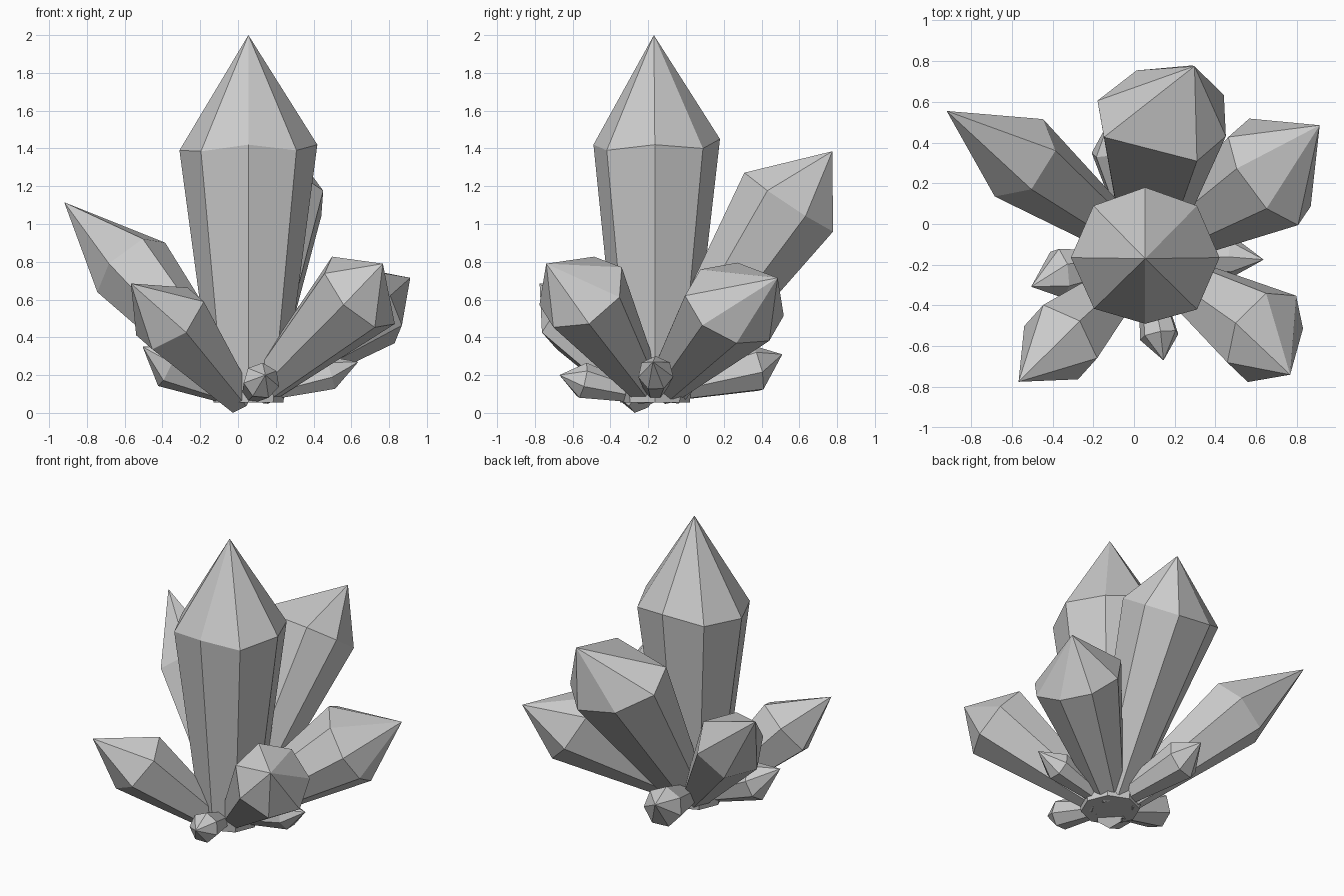
import bpy, bmesh, math
from mathutils import Vector

if "Cube" in bpy.data.objects:
    bpy.data.objects.remove(bpy.data.objects["Cube"])


def crystal(name, base, shoulder, tip, r0, r1, hint, sides=7, angles=None, lift=None):
    """Faceted shard: narrow base, wide shoulder ring, pointed tip.
    hint is a point that the first shoulder corner faces; r1 may be a list."""
    base, shoulder, tip, hint = map(Vector, (base, shoulder, tip, hint))
    axis = (shoulder - base).normalized()
    u = hint - shoulder
    u = (u - axis * u.dot(axis)).normalized()
    v = axis.cross(u)
    angles = [math.radians(a) for a in angles] if angles else \
        [2 * math.pi * i / sides for i in range(sides)]
    n = len(angles)
    lift = lift or [0] * n
    radii = r1 if isinstance(r1, list) else [r1] * n
    bm = bmesh.new()
    low, high = [], []
    for a, r, dz in zip(angles, radii, lift):
        d = u * math.cos(a) + v * math.sin(a)
        low.append(bm.verts.new(base + d * r0))
        high.append(bm.verts.new(shoulder + d * r + axis * dz))
    top = bm.verts.new(tip)
    bm.faces.new(low[::-1])
    for i in range(n):
        j = (i + 1) % n
        bm.faces.new((low[i], low[j], high[j], high[i]))
        bm.faces.new((high[i], high[j], top))
    mesh = bpy.data.meshes.new(name)
    bm.to_mesh(mesh)
    bm.free()
    obj = bpy.data.objects.new(name, mesh)
    bpy.context.collection.objects.link(obj)
    return obj


# Tall central crystal
crystal("main_crystal", (.055, -.165, .055), (.055, -.165, 1.405), (.055, -.17, 2.0),
        .185, [.365, .36, .345, .36, .365, .355, .325, .36], (1, -.165, 1.405), 8,
        lift=[.015, -.005, .045, -.005, -.015, -.02, .015, -.015])

# Large leaning crystals
crystal("back_crystal", (.07, -.1, .14), (.162, .556, 1.12), (.297, .775, 1.385),
        .13, [.325, .32, .30, .30, .275, .345, .355], (.305, .30, 1.25),
        angles=[0, 38, 84, 129, 186, 236, 272])
crystal("back_left_crystal", (0, -.1, .11), (-.565, .325, .77), (-.92, .555, 1.115),
        .09, .225, (-.385, .38, .94), 6)
crystal("back_right_crystal", (.1, -.12, .13), (.69, .24, .575), (.912, .485, .715),
        .1, [.29, .25, .275, .26, .25, .28, .31, .33], (.485, .26, .78),
        angles=[0, 54, 104, 146, 194, 240, 282, 328])
crystal("front_right_crystal", (.11, -.2, .11), (.645, -.55, .635), (.767, -.74, .79),
        .085, .25, (.525, -.5, .815), 7)
crystal("front_left_crystal", (.01, -.23, .065), (-.36, -.58, .5), (-.567, -.775, .685),
        .085, .215, (-.25, -.77, .4), 6)

# Small crystals around the foot
crystal("small_left_crystal", (-.03, -.19, .1), (-.37, -.24, .255), (-.505, -.308, .35),
        .06, .125, (-.43, -.36, .16), 7)
crystal("small_right_crystal", (.14, -.165, .11), (.49, -.16, .21), (.637, -.175, .27),
        .05, .095, (.525, -.2, .13), 7)
crystal("small_front_crystal", (.07, -.25, .1), (.125, -.55, .17), (.145, -.67, .2),
        .05, .098, (.13, -.52, .27), 7)
crystal("small_back_crystal", (.02, -.06, .13), (-.085, .37, .235), (-.12, .51, .31),
        .07, .13, (-.09, .35, .365), 7)
